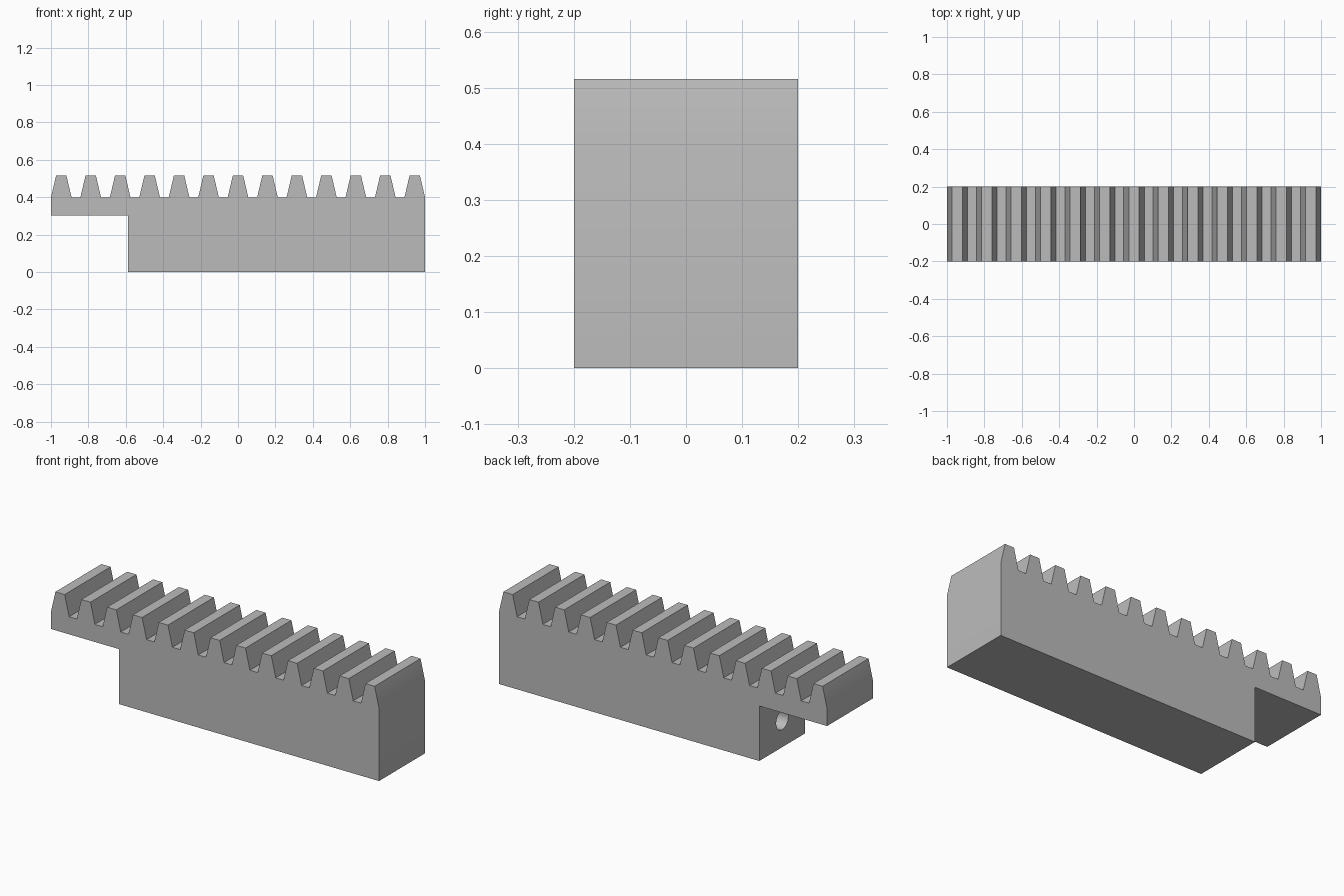
import bpy
import bmesh
import math

cube = bpy.data.objects.get("Cube")
if cube:
    bpy.data.objects.remove(cube, do_unlink=True)

TEETH, PITCH = 13, 0.1575
ROOT_HALF, TIP_HALF = 0.055, 0.028      # half widths of a tooth
ROOT_Z, TIP_Z = 0.4, 0.515
STEP_X, STEP_Z = -0.587, 0.303
HALF_DEPTH = 0.2
HOLE_RADIUS, HOLE_Z, HOLE_DEPTH = 0.053, 0.15, 0.4

steel = bpy.data.materials.new("grey steel")
steel.use_nodes = True
grey = (0.5, 0.5, 0.5, 1)
steel.diffuse_color = grey
steel.node_tree.nodes["Principled BSDF"].inputs["Base Color"].default_value = grey

# Side profile: stepped underside, then teeth from right to left
profile = [(-1, STEP_Z), (STEP_X, STEP_Z), (STEP_X, 0), (1, 0)]
for i in reversed(range(TEETH)):
    c = (i - (TEETH - 1) / 2) * PITCH
    profile += [(c + ROOT_HALF, ROOT_Z), (c + TIP_HALF, TIP_Z),
                (c - TIP_HALF, TIP_Z), (c - ROOT_HALF, ROOT_Z)]

# Extrude the profile through the depth
bm = bmesh.new()
face = bm.faces.new([bm.verts.new((x, -HALF_DEPTH, z)) for x, z in profile])
extruded = bmesh.ops.extrude_face_region(bm, geom=[face])["geom"]
bmesh.ops.translate(bm, vec=(0, 2 * HALF_DEPTH, 0),
                    verts=[v for v in extruded if isinstance(v, bmesh.types.BMVert)])
bmesh.ops.recalc_face_normals(bm, faces=bm.faces)
mesh = bpy.data.meshes.new("toothed_rack")
bm.to_mesh(mesh)
bm.free()
mesh.materials.append(steel)
rack = bpy.data.objects.new("toothed_rack", mesh)
bpy.context.collection.objects.link(rack)

# Blind bolt hole in the step face
bpy.ops.mesh.primitive_cylinder_add(vertices=48, radius=HOLE_RADIUS, depth=2 * HOLE_DEPTH,
                                    location=(STEP_X, 0, HOLE_Z),
                                    rotation=(0, math.pi / 2, 0))
cutter = bpy.context.object
cutter.name = "bolt_hole_cutter"
cutter.hide_render = True
cutter.data.materials.append(steel)

bpy.ops.object.select_all(action="DESELECT")
rack.select_set(True)
bpy.context.view_layer.objects.active = rack
cut = rack.modifiers.new("bolt_hole", "BOOLEAN")
cut.operation = "DIFFERENCE"
cut.solver = "EXACT"
cut.object = cutter
bpy.ops.object.modifier_apply(modifier=cut.name)
bpy.data.objects.remove(cutter, do_unlink=True)

# Smooth hole wall and end flanks, sharp edges elsewhere
bpy.ops.object.shade_smooth_by_angle(angle=math.radians(30))
